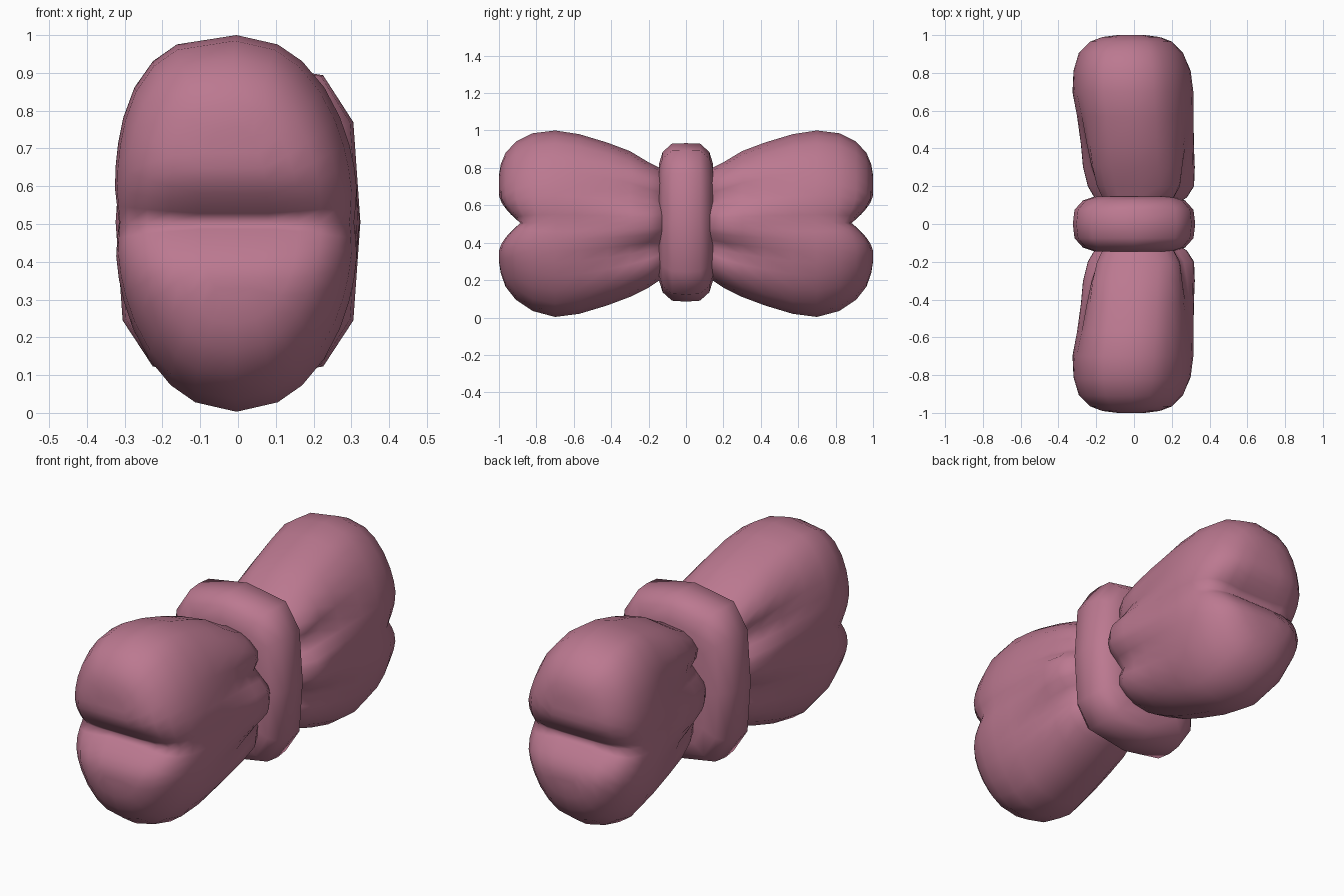
import bpy, bmesh
from math import exp

if "Cube" in bpy.data.objects:
    bpy.data.objects.remove(bpy.data.objects["Cube"])

mat = bpy.data.materials.new("mauve_fabric")
mat.diffuse_color = (0.50, 0.19, 0.28, 1)
mat.use_nodes = True
mat.node_tree.nodes["Principled BSDF"].inputs["Base Color"].default_value = mat.diffuse_color


def loft(name, sections, rows, powers, side=1):
    """Loft rounded sections along y.
    Section: y, z low, z high, x left, x right, fold depth, crease depth, notch depth
    rows: relative heights from 0 to 1; powers: squareness of left top, others"""
    ts = [t for t in reversed(rows)] + [-t for t in rows[1:]]
    steps = [(t, 1) for t in ts] + [(t, -1) for t in reversed(ts[1:-1])]
    n = len(steps)
    bm = bmesh.new()
    rings = []
    for y, lo, hi, xl, xr, fold, crease, notch in sections:
        ring = []
        for t, s in steps:
            p = powers[0] if (s < 0 and t > 0) else powers[1]
            z = 0.505 + t * ((hi - 0.505) if t > 0 else (0.505 - lo))
            w = max(0, 1 - abs(t) ** p) ** (1 / p)
            w *= 1 - fold * exp(-((abs(t) - 0.42) / 0.17) ** 2)
            w *= 1 - crease * exp(-(t / 0.12) ** 2)
            x = (xl + xr) / 2 + s * w * (xr - xl) / 2
            dent = notch * max(0, 1 - abs(z - 0.505) / 0.15) ** 1.6
            ring.append(bm.verts.new((x, side * (y - dent), z)))
        rings.append(ring)
    for a, b in zip(rings, rings[1:]):
        for i in range(n):
            j = (i + 1) % n
            bm.faces.new((a[i], a[j], b[j], b[i]))
    # caps made of strips running across x
    for r in (rings[0], rings[-1]):
        for i in range(n // 2):
            quad = [r[i], r[i + 1], r[(n - i - 1) % n], r[(n - i) % n]]
            bm.faces.new(list(dict.fromkeys(quad)))
    bmesh.ops.recalc_face_normals(bm, faces=bm.faces)
    me = bpy.data.meshes.new(name)
    bm.to_mesh(me)
    bm.free()
    for f in me.polygons:
        f.use_smooth = True
    me.materials.append(mat)
    ob = bpy.data.objects.new(name, me)
    bpy.context.collection.objects.link(ob)
    return ob


# Bow loops: pleated at the knot, swelling outward, notched at the end
wing = [
    (0.09, 0.24, 0.77, -0.17, 0.20, 0.28, 0, 0),
    (0.14, 0.20, 0.80, -0.21, 0.28, 0.30, 0, 0),
    (0.20, 0.16, 0.83, -0.245, 0.318, 0.26, 0, 0),
    (0.30, 0.11, 0.89, -0.27, 0.322, 0.17, 0, 0),
    (0.42, 0.065, 0.935, -0.285, 0.322, 0.09, 0.02, 0),
    (0.57, 0.02, 0.98, -0.305, 0.322, 0.03, 0.04, 0),
    (0.70, 0.003, 1.00, -0.328, 0.32, 0, 0.04, 0.01),
    (0.82, 0.035, 0.985, -0.322, 0.305, 0, 0.03, 0.035),
    (0.91, 0.095, 0.94, -0.295, 0.27, 0, 0.02, 0.065),
    (0.965, 0.165, 0.88, -0.24, 0.22, 0, 0, 0.09),
    (0.99, 0.235, 0.82, -0.18, 0.16, 0, 0, 0.105),
    (1.00, 0.30, 0.76, -0.10, 0.08, 0, 0, 0.115),
]
wing_rows = [0, 0.09, 0.18, 0.3, 0.42, 0.56, 0.72, 0.86, 0.95, 1]
loft("bow_loop_back", wing, wing_rows, (2.8, 2.1), 1)
loft("bow_loop_front", wing, wing_rows, (2.8, 2.1), -1)

# Centre knot: a rounded band
half = [(0.145, 0.20, 0.82, 0.21), (0.125, 0.135, 0.885, 0.27),
        (0.075, 0.09, 0.93, 0.315)]
knot = [(-y, lo, hi, -w, w, 0, 0, 0) for y, lo, hi, w in half]
knot.append((0, 0.085, 0.932, -0.324, 0.324, 0, 0, 0))
knot += [(y, lo, hi, -w, w, 0, 0, 0) for y, lo, hi, w in reversed(half)]
loft("knot", knot, [0, 0.62, 0.91, 1], (3.5, 3.5))
